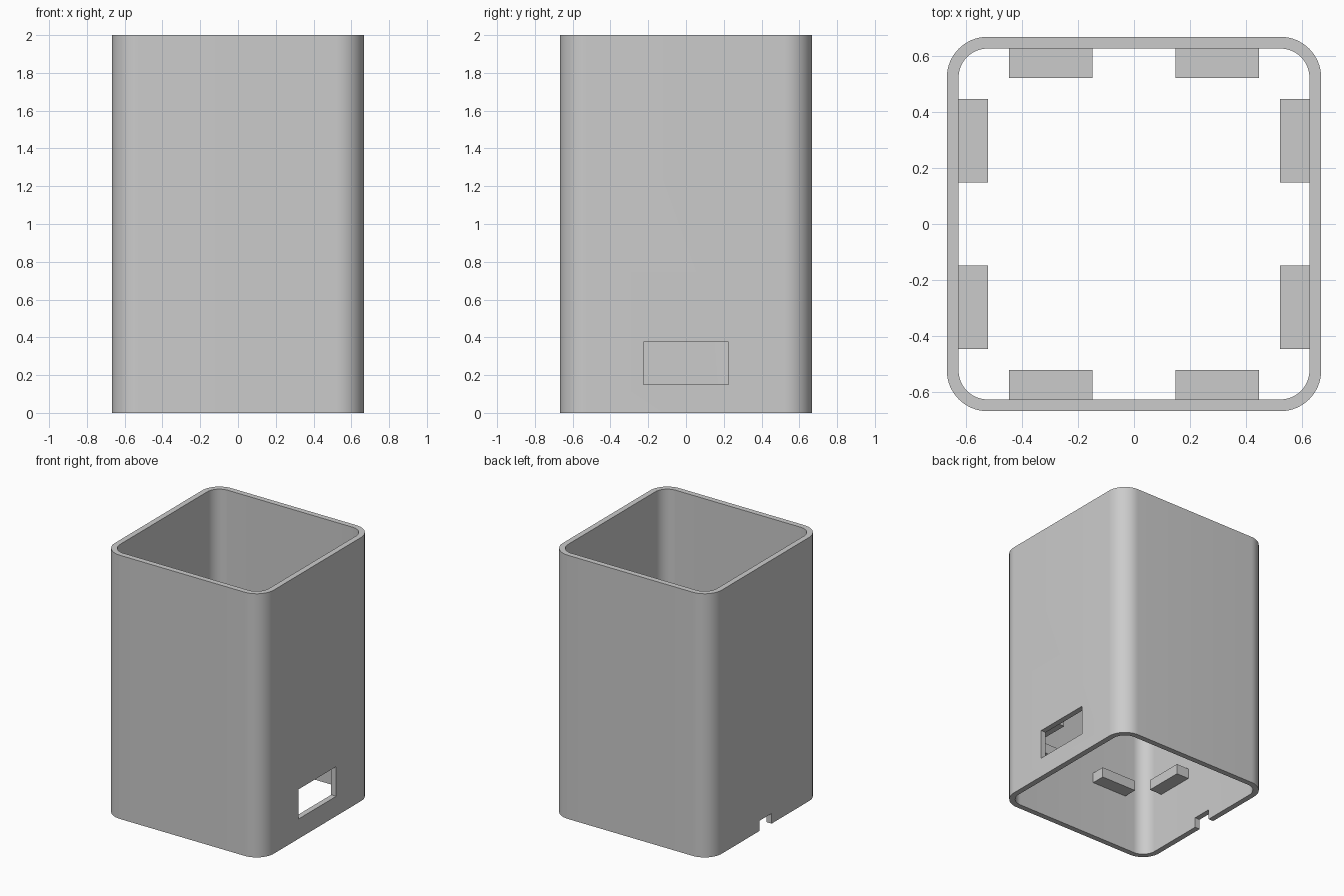
import bpy
import bmesh
from math import cos, sin, pi, radians
from mathutils import Matrix, Vector

if "Cube" in bpy.data.objects:
    bpy.data.objects.remove(bpy.data.objects["Cube"])

HALF, WALL, HEIGHT, RADIUS = 0.667, 0.042, 2.0, 0.145

grey = bpy.data.materials.new("light_grey")
grey.use_nodes = True
grey.diffuse_color = (0.6, 0.6, 0.6, 1)
grey.node_tree.nodes["Principled BSDF"].inputs["Base Color"].default_value = (0.6, 0.6, 0.6, 1)


def make_object(name, bm):
    bmesh.ops.recalc_face_normals(bm, faces=bm.faces)
    mesh = bpy.data.meshes.new(name)
    bm.to_mesh(mesh)
    bm.free()
    mesh.materials.append(grey)
    obj = bpy.data.objects.new(name, mesh)
    bpy.context.collection.objects.link(obj)
    return obj


def box(name, low, high, turn=0):
    low, high = Vector(low), Vector(high)
    bm = bmesh.new()
    bmesh.ops.create_cube(bm, size=1)
    matrix = (Matrix.Rotation(turn, 4, "Z") @ Matrix.Translation((low + high) / 2)
              @ Matrix.Diagonal((*(high - low), 1)))
    bmesh.ops.transform(bm, matrix=matrix, verts=bm.verts)
    return make_object(name, bm)


def rounded_square(half, radius, steps=16):
    points = []
    for corner in range(4):
        start = corner * pi / 2
        middle = Matrix.Rotation(start, 2) @ Vector((half - radius, half - radius))
        for i in range(steps + 1):
            a = start + i / steps * pi / 2
            points.append((middle.x + radius * cos(a), middle.y + radius * sin(a)))
    return points


# Open tube: outer and inner loops joined by rims and walls
bm = bmesh.new()
loops = []
for inset, z in ((0, 0), (0, HEIGHT), (WALL, HEIGHT), (WALL, 0)):
    outline = rounded_square(HALF - inset, RADIUS - inset)
    loops.append([bm.verts.new((x, y, z)) for x, y in outline])
count = len(loops[0])
for k in range(4):
    a, b = loops[k], loops[(k + 1) % 4]
    for i in range(count):
        j = (i + 1) % count
        bm.faces.new((a[i], a[j], b[j], b[i]))
body = make_object("sleeve_body", bm)

# Window on one side and cable notch on the opposite side
cutters = [
    box("window_cutter", (0.55, -0.225, 0.15), (0.75, 0.225, 0.375)),
    box("notch_cutter", (-0.75, -0.074, -0.1), (-0.55, 0.074, 0.077)),
]
bpy.context.view_layer.objects.active = body
body.select_set(True)
for cutter in cutters:
    cutter.hide_render = True
    mod = body.modifiers.new("cut", "BOOLEAN")
    mod.operation = "DIFFERENCE"
    mod.solver = "EXACT"
    mod.object = cutter
    bpy.ops.object.modifier_apply(modifier=mod.name)
for cutter in cutters:
    bpy.data.objects.remove(cutter)
bpy.ops.object.shade_smooth_by_angle(angle=radians(30))

# Two support tabs on every inner wall
for side in range(4):
    for n, y in enumerate((-0.445, 0.148)):
        box(f"support_tab_{side * 2 + n + 1}", (0.52, y, 0.43),
            (HALF - WALL + 0.005, y + 0.297, 0.508), side * pi / 2)
